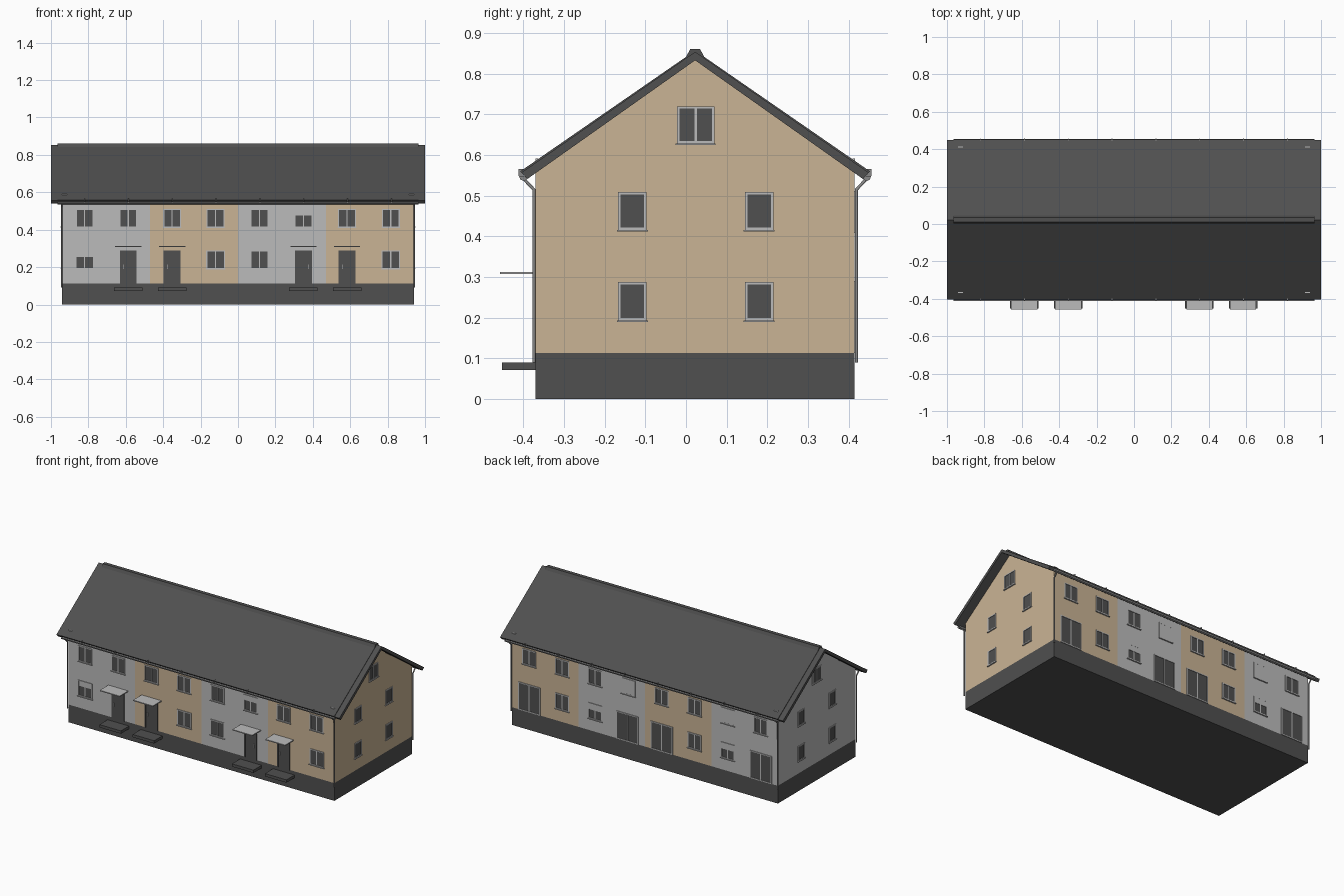
import bpy, bmesh
from mathutils import Vector

if "Cube" in bpy.data.objects:
    bpy.data.objects.remove(bpy.data.objects["Cube"])

def material(name, rgb):
    m = bpy.data.materials.new(name)
    m.diffuse_color = (*rgb, 1)
    m.use_nodes = True
    m.node_tree.nodes["Principled BSDF"].inputs["Base Color"].default_value = m.diffuse_color
    return m

DARK = material("dark_grey", (0.08, 0.08, 0.08))
GREY = material("light_grey", (0.5, 0.5, 0.5))
TAN = material("tan_render", (0.59, 0.455, 0.30))
METAL = material("zinc_grey", (0.25, 0.25, 0.25))
MATS = [DARK, GREY, TAN, METAL]
D, G, T, M = range(4)

X, Y0, Y1, C = 0.94, -0.37, 0.415, 0.0225   # wall extents and ridge line
PLINTH = 0.113


def finish(name, bm):
    bmesh.ops.recalc_face_normals(bm, faces=bm.faces)
    me = bpy.data.meshes.new(name)
    bm.to_mesh(me)
    bm.free()
    for m in MATS:
        me.materials.append(m)
    ob = bpy.data.objects.new(name, me)
    bpy.context.collection.objects.link(ob)
    return ob


def add_box(bm, lo, hi, mat):
    vs = bmesh.ops.create_cube(bm, size=1)["verts"]
    for v in vs:
        v.co = Vector([lo[i] + (v.co[i] + 0.5) * (hi[i] - lo[i]) for i in range(3)])
    for f in {f for v in vs for f in v.link_faces}:
        f.material_index = mat


def box(name, lo, hi, mat):
    bm = bmesh.new()
    add_box(bm, lo, hi, mat)
    return finish(name, bm)


def extrude_x(name, profile, xs, mat_of):
    """Sweep a (y, z) profile through the x stations; mat_of(x) colours faces."""
    bm = bmesh.new()
    rings = [[bm.verts.new((x, y, z)) for y, z in profile] for x in xs]
    n = len(profile)
    for a, b in zip(rings, rings[1:]):
        for i in range(n):
            bm.faces.new((a[i], a[(i + 1) % n], b[(i + 1) % n], b[i]))
    bm.faces.new(rings[0])
    bm.faces.new(rings[-1])
    for f in bm.faces:
        f.material_index = mat_of(f.calc_center_median().x)
    return finish(name, bm)


# ---- plinth and the four coloured house walls
box("plinth", (-X, Y0, 0), (X, Y1, PLINTH), D)
extrude_x("house_walls",
          [(Y0, PLINTH), (Y1, PLINTH), (Y1, 0.562), (C, 0.838), (Y0, 0.562)],
          [-X, -0.47, 0, 0.47, X],
          lambda x: G if x < -0.47 or 0 < x < 0.47 else T)

# ---- roof, verge boards and ridge cap
def chevron(half, eave, apex, under_half, under_eave, under_apex):
    return [(C - half, eave), (C, apex), (C + half, eave),
            (C + under_half, under_eave), (C, under_apex), (C - under_half, under_eave)]

extrude_x("roof", chevron(0.43, 0.560, 0.857, 0.415, 0.545, 0.837),
          [-0.965, 0.965], lambda x: D)
for s, side in ((-1, "left"), (1, "right")):
    extrude_x(side + "_verge", chevron(0.427, 0.557, 0.854, 0.413, 0.541, 0.833),
              sorted([s * 0.965, s]), lambda x: D)
extrude_x("ridge_cap", [(C - 0.022, 0.842), (C - 0.012, 0.861), (C + 0.012, 0.861),
                        (C + 0.022, 0.842)], [-0.965, 0.965], lambda x: D)

# ---- gutters, brackets, downpipes and small roof plates
for s, side in ((-1, "front"), (1, "back")):
    gy = C + s * 0.422
    wall = Y0 if s < 0 else Y1
    extrude_x(side + "_gutter",
              [(gy - 0.011, 0.549), (gy - 0.008, 0.540), (gy, 0.536),
               (gy + 0.008, 0.540), (gy + 0.011, 0.549)],
              [-0.965, 0.965], lambda x: M)
    bm = bmesh.new()
    for i in range(8):
        x = -0.82 + i * 0.2343
        y = C + s * 0.428
        add_box(bm, (x - 0.002, y - 0.006, 0.548), (x + 0.002, y + 0.006, 0.566), M)
    finish(side + "_gutter_brackets", bm)
    for sx in (-1, 1):
        px, py = sx * 0.943, wall + s * 0.004
        cu = bpy.data.curves.new("downpipe", "CURVE")
        cu.dimensions = "3D"
        cu.bevel_depth = 0.0045
        cu.bevel_resolution = 1
        cu.use_fill_caps = True
        sp = cu.splines.new("POLY")
        pts = [(px, gy, 0.542), (px, py, 0.515), (px, py, 0.09)]
        sp.points.add(len(pts) - 1)
        for p, co in zip(sp.points, pts):
            p.co = (*co, 1)
        cu.materials.append(METAL)
        ob = bpy.data.objects.new(side + "_downpipe", cu)
        bpy.context.collection.objects.link(ob)
        ry = C + s * 0.39
        box(side + "_roof_plate", (sx * 0.927 - 0.013, ry - 0.003, 0.578),
            (sx * 0.927 + 0.013, ry + 0.003, 0.592), G)


# ---- boxes placed on a wall: u along it, z up, d outwards
def wall_box(bm, side, u0, u1, z0, z1, d, mat):
    if side == "front":
        add_box(bm, (u0, Y0 - d, z0), (u1, Y0 + 0.002, z1), mat)
    elif side == "back":
        add_box(bm, (u0, Y1 - 0.002, z0), (u1, Y1 + d, z1), mat)
    elif side == "right":
        add_box(bm, (X - 0.002, u0, z0), (X + d, u1, z1), mat)
    else:
        add_box(bm, (-X - d, u0, z0), (-X + 0.002, u1, z1), mat)


def window(side, u, z0, z1, w, panes=2, shut=0.0, sill=True, name="window"):
    """Framed glazing; shut is the fraction covered by a roller shutter."""
    bm = bmesh.new()
    a, b, t = u - w / 2, u + w / 2, 0.006
    wall_box(bm, side, a + t, b - t, z0 + t, z1 - t, 0.0015, D)
    for lo, hi in ((a, a + t), (b - t, b)):
        wall_box(bm, side, lo, hi, z0, z1, 0.004, G)
    for lo, hi in ((z0, z0 + t), (z1 - t, z1)):
        wall_box(bm, side, a + t, b - t, lo, hi, 0.004, G)
    for i in range(1, panes):
        m = a + w * i / panes
        wall_box(bm, side, m - 0.003, m + 0.003, z0 + t, z1 - t, 0.003, G)
    if shut:
        wall_box(bm, side, a + t, b - t, z1 - t - shut * (z1 - z0 - 2 * t), z1 - t, 0.0035, G)
    if sill:
        wall_box(bm, side, a - 0.003, b + 0.003, z0 - 0.004, z0, 0.008, G)
    finish(side + "_" + name, bm)


COLS = [-0.82, -0.587, -0.352, -0.12, 0.115, 0.35, 0.583, 0.817]
UP, LOW = (0.412, 0.512), (0.19, 0.29)

# ---- front windows
for i, u in enumerate(COLS):
    window("front", u, *UP, 0.096, shut=0.33 if i == 5 else 0)
    if i in (0, 3, 4, 7):
        window("front", u, *LOW, 0.1, shut=0.33 if i == 0 else 0)

# ---- front doors with handles, canopies and steps
for i in (1, 2, 5, 6):
    u = COLS[i]
    h = u + (0.026 if i == 5 else -0.026)
    bm = bmesh.new()
    wall_box(bm, "front", u - 0.045, u + 0.045, PLINTH, 0.288, 0.002, D)
    for lo, hi in ((u - 0.045, u - 0.038), (u + 0.038, u + 0.045)):
        wall_box(bm, "front", lo, hi, PLINTH, 0.288, 0.005, D)
    wall_box(bm, "front", u - 0.038, u + 0.038, 0.281, 0.288, 0.005, D)
    wall_box(bm, "front", h - 0.002, h + 0.002, 0.19, 0.213, 0.008, G)
    finish("front_door", bm)
    box("door_canopy", (u - 0.07, -0.457, 0.307), (u + 0.07, Y0, 0.313), G)
    box("door_step", (u - 0.076, -0.452, 0.072), (u + 0.076, Y0, 0.09), D)

# ---- back windows and patio doors
for i, u in enumerate(COLS):
    window("back", u, *UP, 0.096, shut=1.0 if i in (1, 4) else 0)
    if i in (0, 3, 4, 7):
        if i == 4:
            u += 0.008
        window("back", u, PLINTH, 0.29, 0.155, sill=False, name="patio_door")
    else:
        window("back", u, *LOW, 0.096, shut=0.4 if i in (1, 5) else 0)

# correct the shuttered pair: the upper one of the left grey house sits at column 1

# ---- gable windows on both ends
for side in ("left", "right"):
    for u in (-0.132, 0.18):
        window(side, u, 0.416, 0.509, 0.07, panes=1)
        window(side, u, 0.193, 0.288, 0.07, panes=1)
    window(side, C + 0.001, 0.629, 0.72, 0.092, name="attic_window")
